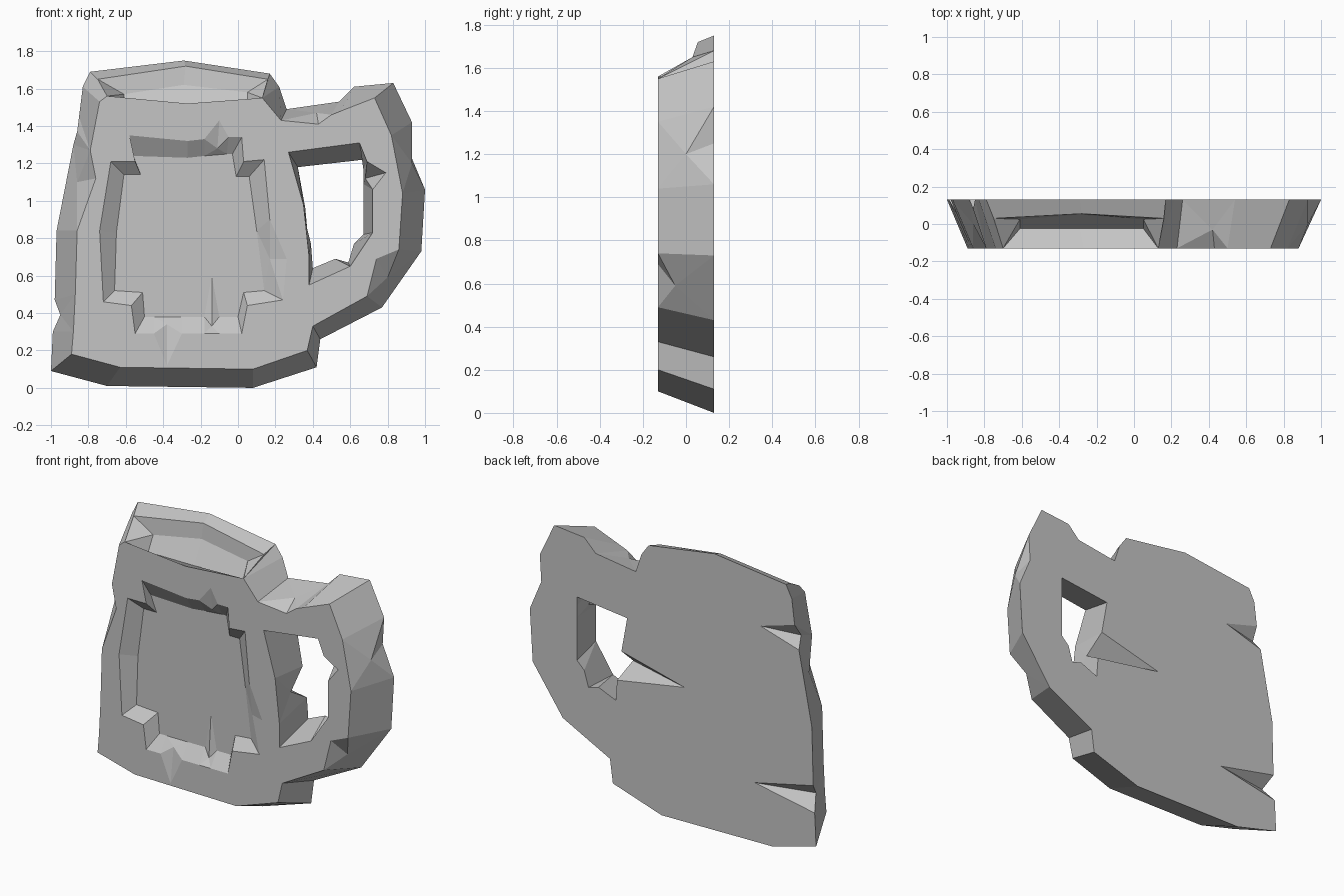
import bpy
import bmesh
from mathutils import Vector

cube = bpy.data.objects.get("Cube")
if cube:
    bpy.data.objects.remove(cube, do_unlink=True)

# Depths of the flat layers; all measures below are in hundredths of a unit
FRONT, PANEL, TROUGH, BACK = -13, -7, -2.5, 13

bm = bmesh.new()
vertex_cache = {}


def vert(x, y, z):
    """Return the shared vertex at this position."""
    key = (x, y, z)
    if key not in vertex_cache:
        vertex_cache[key] = bm.verts.new(Vector(key) / 100)
    return vertex_cache[key]


def face(*points):
    """Add a face, dropping repeated corners."""
    corners = list(dict.fromkeys(points))
    if len(corners) > 2:
        bm.faces.new(corners)


def chipped(a, b, far_a, far_b, tip, dent):
    """Wall segment with a wedge-shaped chip taken out of edge a-b."""
    face(a, tip, dent)
    face(tip, b, dent)
    face(a, dent, far_a)
    face(dent, far_b, far_a)
    face(dent, b, far_b)


def wall(rows, near_y, far_y):
    """Loft a closed band; each row is near x, z and far x, z.
    Chip entries between rows hold a side, a tip (x, z) and a dent (x, y, z)."""
    near_loop, far_loop, segments = [], [], []
    for row in rows:
        if isinstance(row[0], str):
            segments[-1] = row
            continue
        near_loop.append(vert(row[0], near_y, row[1]))
        far_loop.append(vert(row[2], far_y, row[3]))
        segments.append(None)
    near_out, far_out = [], []
    count = len(segments)
    for i, chip in enumerate(segments):
        j = (i + 1) % count
        a, b, c, d = near_loop[i], near_loop[j], far_loop[i], far_loop[j]
        near_out.append(a)
        far_out.append(c)
        if chip is None:
            face(a, b, d, c)
        elif chip[0] == "near":
            tip = vert(chip[1], near_y, chip[2])
            chipped(a, b, c, d, tip, vert(*chip[3:]))
            near_out.append(tip)
        elif chip[0] == "far":
            tip = vert(chip[1], far_y, chip[2])
            chipped(c, d, a, b, tip, vert(*chip[3:]))
            far_out.append(tip)
    return near_out, far_out


def fill(normal, *loops):
    """Fill a flat outline, leaving the inner loops as holes."""
    edges = set()
    for loop in loops:
        for a, b in zip(loop, loop[1:] + loop[:1]):
            if a is not b:
                edges.add(bm.edges.get((a, b)) or bm.edges.new((a, b)))
    bmesh.ops.triangle_fill(bm, use_beauty=True, use_dissolve=False,
                            edges=list(edges), normal=normal)


# Bevelled outer silhouette of the body and handle
outline = [
    (-89, 18, -100, 9), (-63, 11, -70, 1), (8, 10, 8, 0),
    (37, 20, 42, 11), (40, 33, 44, 26), (69, 49, 77, 43),
    ("near", 74, 69, 80, -5, 59),
    (86, 74, 98, 73), (88, 104, 100, 106),
    ("far", 92, 125, 93, 0, 120),
    (82, 135, 93, 142), (73, 155, 83, 163), (55, 148, 62, 161),
    (50, 146, 54, 153),
    ("near", 43, 141, 42, -3, 147),
    (23, 143, 26, 149), (13, 155, 22, 161),
    (13, 155, 17, 168), ("open",),
    (-27, 152, -29, 175), ("open",),
    (-70, 156, -79, 169), (-74, 153, -83, 161), (-79, 127, -85, 145),
    ("far", -61, 138, -86, 8, 137),
    (-79, 127, -88, 130),
    ("near", -76, 112, -86, 0, 110),
    (-86, 84, -97, 84), (-87, 50, -98, 47),
    ("far", -57, 38, -95, 6, 39),
    (-88, 30, -99, 30),
]

# Opening between handle and body
handle_hole = [
    (27, 126, 32, 118), (65, 131, 67, 122), (69, 121, 67, 117),
    ("near", 79, 115, 68, 0, 112),
    (72, 106, 67, 109), (72, 83, 67, 82), (72, 83, 62, 77),
    (60, 65, 59, 67), (60, 65, 52, 69),
    (38, 55, 40, 64), (38, 70, 39, 77),
    ("far", -8, 85, 37, 0, 85),
    (35, 98, 36, 96),
]

# Sunken panel with stepped corners
panel = [
    (-58, 135, -56, 124), (-27, 132, -27, 123), (-18, 133, -18, 124),
    ("near", -10, 143, -11, -10, 128),
    (-5, 134, -6, 125), (2, 134, -3, 125), (3, 121, -1, 113),
    (14, 122, 6, 113), (17, 90, 10, 84),
    ("near", 26, 69, 17, -10, 69),
    (24, 47, 14, 52), (5, 44, 3, 51), (2, 29, 0, 38),
    (-10, 29, -10, 38),
    ("far", -14, 60, -14, -9, 33),
    (-18, 29, -18, 38), (-30, 29, -30, 38),
    ("near", -38, 12, -38, -10, 34),
    (-45, 29, -45, 38), (-55, 29, -50, 38), (-57, 44, -51, 51),
    (-72, 46, -66, 52), (-74, 84, -65, 83), (-68, 121, -61, 114),
    (-55, 121, -52, 114),
]

outer_front, outer_back = wall(outline, FRONT, BACK)
hole_front, hole_back = wall(handle_hole, FRONT, BACK)
panel_front, panel_floor = wall(panel, FRONT, PANEL)

# Mug mouth: lip dips into a trough, then climbs to the raised back rim
lip = [vert(x, FRONT, z) for x, z in ((13, 155), (-27, 152), (-70, 156))]
trough = [vert(x, TROUGH, 148) for x in (5, -29, -61)]
ledge = [vert(*p) for p in ((5, 2.5, 158), (-29, 5, 162), (-61, 2.5, 157))]
crest = [vert(*p) for p in ((16, 3, 165), (-28, 5.5, 172), (-75, 3, 165))]
rim = [vert(x, BACK, z) for x, z in ((17, 168), (-29, 175), (-79, 169))]
steps = [lip, trough, ledge, crest, rim]
for low, high in zip(steps, steps[1:]):
    for i in range(2):
        face(low[i], low[i + 1], high[i + 1], high[i])
    # Close both ends with a fan from the lip corners
    for end in (0, -1):
        face(lip[end], low[end], high[end])

# Flat front, back and panel surfaces
fill(Vector((0, -1, 0)), outer_front, hole_front, panel_front)
fill(Vector((0, 1, 0)), outer_back, hole_back)
fill(Vector((0, -1, 0)), panel_floor)
bmesh.ops.recalc_face_normals(bm, faces=bm.faces[:])

mesh = bpy.data.meshes.new("mug_relief")
bm.to_mesh(mesh)
bm.free()

# Single plain stone colour
stone = bpy.data.materials.new("stone_grey")
stone.use_nodes = True
colour = (0.56, 0.56, 0.56, 1)
stone.diffuse_color = colour
stone.node_tree.nodes["Principled BSDF"].inputs["Base Color"].default_value = colour
mesh.materials.append(stone)

mug = bpy.data.objects.new("mug_relief", mesh)
bpy.context.collection.objects.link(mug)
